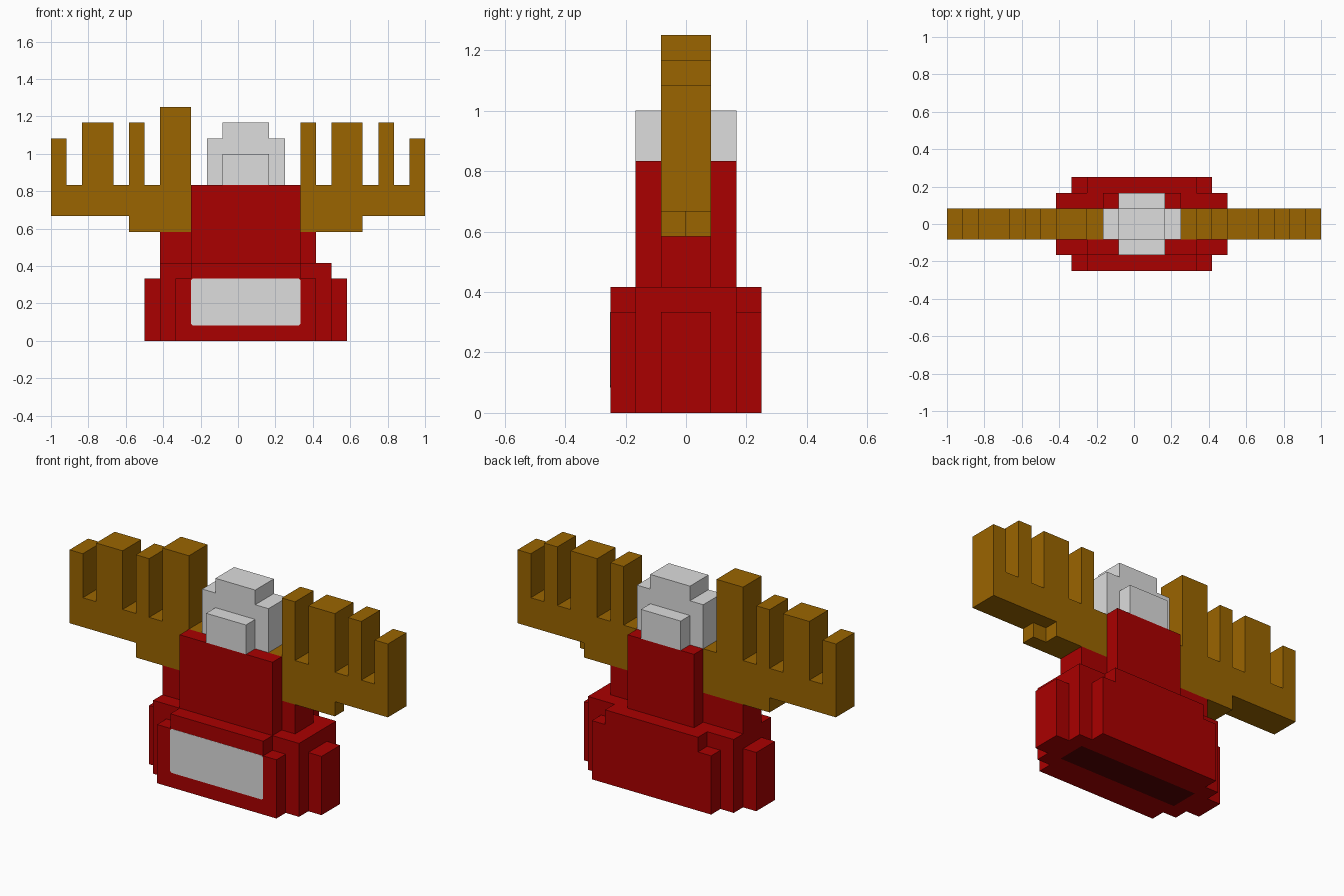
import bpy, bmesh
from mathutils import Vector

cube = bpy.data.objects.get("Cube")
if cube:
    bpy.data.objects.remove(cube, do_unlink=True)

U = 1 / 12  # one block


def material(name, r, g, b):
    def lin(c):
        c /= 255
        return c / 12.92 if c <= 0.04045 else ((c + 0.055) / 1.055) ** 2.4
    col = (lin(r), lin(g), lin(b), 1)
    m = bpy.data.materials.new(name)
    m.use_nodes = True
    m.diffuse_color = col
    bsdf = m.node_tree.nodes["Principled BSDF"]
    bsdf.inputs["Base Color"].default_value = col
    bsdf.inputs["Roughness"].default_value = 0.9
    return m


RED = material("red", 170, 0, 0)
DARK = material("dark red lining", 85, 0, 0)
GREY = material("light grey", 221, 221, 221)
BROWN = material("antler brown", 155, 101, 0)


def finish(name, bm, mats):
    me = bpy.data.meshes.new(name)
    bm.to_mesh(me)
    bm.free()
    for m in mats:
        me.materials.append(m)
    ob = bpy.data.objects.new(name, me)
    bpy.context.collection.objects.link(ob)
    return ob


def add_box(bm, x0, x1, y0, y1, z0, z1):
    """Add a box given in block units and return its faces."""
    verts = bmesh.ops.create_cube(bm, size=1)["verts"]
    for v in verts:
        v.co = Vector((x0 + (v.co.x + 0.5) * (x1 - x0),
                       y0 + (v.co.y + 0.5) * (y1 - y0),
                       z0 + (v.co.z + 0.5) * (z1 - z0))) * U
    return list({f for v in verts for f in v.link_faces})


def boxes(name, mat, *dims):
    bm = bmesh.new()
    for d in dims:
        add_box(bm, *d)
    return finish(name, bm, [mat])


def extrude_profile(name, mat, pts, y0, y1):
    """Extrude an x-z outline (block units) along y."""
    bm = bmesh.new()
    face = bm.faces.new([bm.verts.new((x * U, y0 * U, z * U)) for x, z in pts])
    ext = bmesh.ops.extrude_face_region(bm, geom=[face])["geom"]
    moved = [g for g in ext if isinstance(g, bmesh.types.BMVert)]
    bmesh.ops.translate(bm, verts=moved, vec=(0, (y1 - y0) * U, 0))
    bmesh.ops.recalc_face_normals(bm, faces=bm.faces)
    return finish(name, bm, [mat])


# Brim: stepped layers front and back, and stepped ends
brim = [(-6, -5, -1, 1, 0, 4), (6, 7, -1, 1, 0, 4),
        (-5, -4, -1, 1, 0, 5), (5, 6, -1, 1, 0, 5)]
for inner, outer in ((1, 2), (-2, -1)):
    brim.append((-5, 6, inner, outer, 0, 5))
for inner, outer in ((2, 3), (-3, -2)):
    brim += [(-4, 5, inner, outer, 0, 4), (-3, 4, inner, outer, 4, 5)]
boxes("brim", RED, *brim)

# Middle of the brim, with a dark underside
bm = bmesh.new()
for f in add_box(bm, -4, 5, -1, 1, 0, 5):
    f.normal_update()
    if f.normal.z < -0.9:
        f.material_index = 1
finish("brim_core", bm, [RED, DARK])

# Crown: wide front wall, narrower back wall, core with side posts
boxes("crown_walls", RED, (-3, 4, -2, -1, 5, 10), (-2, 3, 1, 2, 5, 10))
boxes("crown_core", RED, (-5, 5, -1, 1, 5, 7), (-2, 3, -1, 1, 7, 10))

# Front panel, a thin plate with clipped corners
c = 0.1
extrude_profile("front_panel", GREY,
                [(-3 + c, 1), (4 - c, 1), (4, 1 + c), (4, 4 - c),
                 (4 - c, 4), (-3 + c, 4), (-3, 4 - c), (-3, 1 + c)], -3.012, -3)

# Pompom on top
extrude_profile("pompom", GREY, [(-2, 10), (3, 10), (3, 13), (2, 13), (2, 14),
                                 (-1, 14), (-1, 13), (-2, 13)], -1, 1)
boxes("pompom_pads", GREY, (-1, 2, -2, -1, 10, 12), (-1, 2, 1, 2, 10, 12))


# Antlers: comb outline made from (start, end, top) of each tine
def antler(name, x0, x1, tines):
    pts = [(x1, 8), (x0, 8)]
    prev = x0
    for a, b, top in tines:
        if a > prev:
            pts += [(prev, 10), (a, 10)]
        pts += [(a, top), (b, top)]
        prev = b
    if prev < x1:
        pts += [(prev, 10), (x1, 10)]
    extrude_profile(name, BROWN, pts, -1, 1)


antler("right_antler", -12, -2,
       [(-12, -11, 13), (-10, -8, 14), (-7, -6, 14), (-5, -3, 15)])
antler("left_antler", 3, 12,
       [(4, 5, 14), (6, 8, 14), (9, 10, 14), (11, 12, 13)])
boxes("right_antler_base", BROWN, (-7, -2, -1, 1, 7, 8))
boxes("left_antler_base", BROWN, (3, 8, -1, 0, 7, 8), (3, 7, 0, 1, 7, 8))
